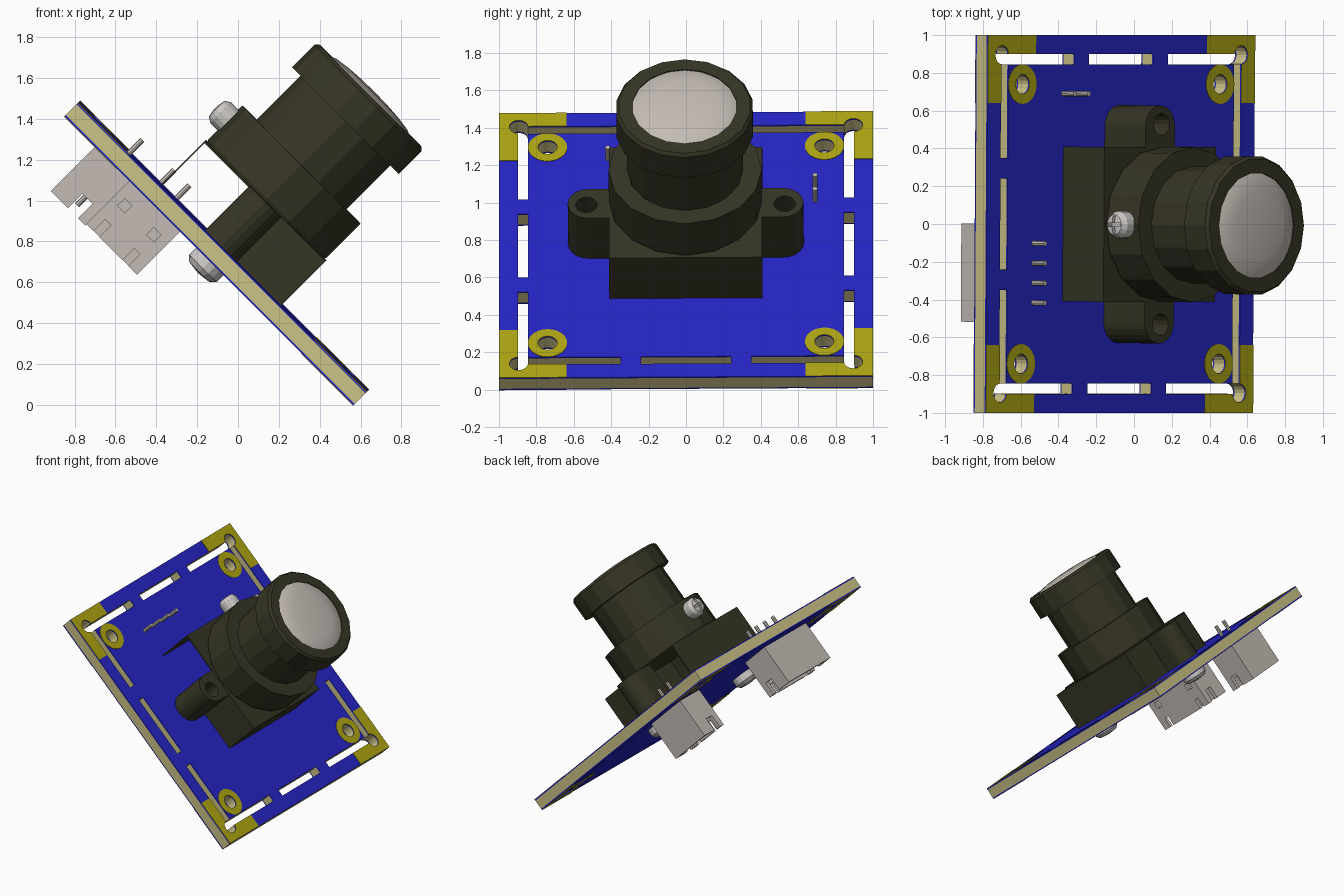
import bpy, bmesh, math
from mathutils import Matrix, Vector

if "Cube" in bpy.data.objects:
    bpy.data.objects.remove(bpy.data.objects["Cube"])

# Everything is built in board space (board top = z 0), then tilted at the end
TILT = (Matrix.Translation((-0.0725, 0, 0.775)) @ Matrix.Rotation(math.radians(45), 4, 'Y')
        @ Matrix.Rotation(0.008, 4, 'X'))


def mat(name, rgb):
    m = bpy.data.materials.new(name)
    m.diffuse_color = (*rgb, 1)
    m.use_nodes = True
    m.node_tree.nodes["Principled BSDF"].inputs["Base Color"].default_value = m.diffuse_color
    return m


BLUE = mat("board_blue", (0.018, 0.018, 0.56))
GOLD = mat("contact_gold", (0.42, 0.37, 0.006))
TAN = mat("board_edge_tan", (0.60, 0.54, 0.24))
DARK = mat("housing_dark", (0.036, 0.035, 0.018))
GREY = mat("connector_grey", (0.55, 0.50, 0.46))
STEEL = mat("screw_steel", (0.60, 0.58, 0.56))
parts = []


def finish(name, bm, material):
    bmesh.ops.recalc_face_normals(bm, faces=bm.faces)
    me = bpy.data.meshes.new(name)
    bm.to_mesh(me)
    bm.free()
    if material:
        me.materials.append(material)
    ob = bpy.data.objects.new(name, me)
    bpy.context.collection.objects.link(ob)
    if material:
        parts.append(ob)
    return ob


def add_box(bm, x0, x1, y0, y1, z0, z1):
    m = (Matrix.Translation(((x0 + x1) / 2, (y0 + y1) / 2, (z0 + z1) / 2))
         @ Matrix.Diagonal((x1 - x0, y1 - y0, z1 - z0, 1)))
    bmesh.ops.create_cube(bm, size=1, matrix=m)


def add_cyl(bm, x, y, z0, z1, r, n=16):
    bmesh.ops.create_cone(bm, cap_ends=True, segments=n, radius1=r, radius2=r, depth=z1 - z0,
                          matrix=Matrix.Translation((x, y, (z0 + z1) / 2)))


def boxes(name, material, *dims):
    bm = bmesh.new()
    for d in dims:
        add_box(bm, *d)
    return finish(name, bm, material)


def lathe(name, material, profile, n=16, m=None):
    """Spin (radius, height) points about z."""
    bm = bmesh.new()
    vs = [bm.verts.new((r, 0, z)) for r, z in profile]
    es = [bm.edges.new(p) for p in zip(vs, vs[1:])]
    bmesh.ops.spin(bm, geom=vs + es, cent=(0, 0, 0), axis=(0, 0, 1), angle=math.tau, steps=n)
    bmesh.ops.remove_doubles(bm, verts=bm.verts, dist=1e-4)
    if m:
        bm.transform(m)
    return finish(name, bm, material)


def cut(obs, cutter):
    for ob in obs:
        md = ob.modifiers.new("cut", 'BOOLEAN')
        md.operation, md.object, md.solver, md.use_self = 'DIFFERENCE', cutter, 'EXACT', True
    dg = bpy.context.evaluated_depsgraph_get()
    for ob in obs:
        new = bpy.data.meshes.new_from_object(ob.evaluated_get(dg))
        ob.modifiers.clear()
        ob.data = new
    bpy.data.objects.remove(cutter)


CORNERS = [(a, b) for a in (-1, 1) for b in (-1, 1)]

# Board core and blue skins
T = 0.09
core = boxes("board_core", TAN, (-1, 1, -1, 1, -T + 0.008, -0.008))
top = boxes("board_top_skin", BLUE, (-1, 1, -1, 1, -0.008, 0))
bottom = boxes("board_bottom_skin", BLUE, (-1, 1, -1, 1, -T, -T + 0.008))
plates = [core, top, bottom]

# Gold corner contacts and mounting rings, on both faces
for side, z in (("top", 0.0), ("bottom", -T - 0.003)):
    for i, (a, b) in enumerate(CORNERS):
        bm = bmesh.new()
        pts = [(1, 1), (0.64, 1), (0.64, 0.85), (0.85, 0.85), (0.85, 0.64), (1, 0.64)]
        f = bm.faces.new([bm.verts.new((a * x, b * y, z)) for x, y in pts])
        ext = bmesh.ops.extrude_face_region(bm, geom=[f])
        for v in ext["geom"]:
            if isinstance(v, bmesh.types.BMVert):
                v.co.z += 0.003
        plates.append(finish(f"{side}_corner_contact_{i}", bm, GOLD))
        bm = bmesh.new()
        add_cyl(bm, a * 0.74, b * 0.74, z, z + 0.003, 0.105, 24)
        plates.append(finish(f"{side}_mount_ring_{i}", bm, GOLD))

# Cutter: perimeter slots, corner holes and mounting holes
bm = bmesh.new()
for s in (-1, 1):
    for c, h in ((0, 0.24), (0.61, 0.26), (-0.61, 0.26)):
        e, w = s * 0.872, 0.027
        for dims in ((c - h, c + h, e - w, e + w), (e - w, e + w, c - h, c + h)):
            add_box(bm, *dims, -0.3, 0.2)
for a, b in CORNERS:
    add_cyl(bm, a * 0.895, b * 0.895, -0.31, 0.21, 0.05)
    add_cyl(bm, a * 0.74, b * 0.74, -0.31, 0.21, 0.052)
cut(plates, finish("board_cutter", bm, None))

# Lens holder base: thin walls, open at the sides on the upslope half
boxes("holder_base", DARK,
      (-0.43, 0.405, -0.41, 0.41, 0.297, 0.307), (-0.43, -0.422, -0.41, 0.41, 0, 0.30),
      (0.395, 0.405, -0.41, 0.41, 0, 0.30), (0.10, 0.40, -0.41, -0.40, 0, 0.30),
      (0.10, 0.40, 0.40, 0.41, 0, 0.30))

# Side lugs with screw holes
for s in (-1, 1):
    bm = bmesh.new()
    n = 10
    arc = [(-0.01 + 0.11 * math.cos(math.pi * i / n), s * (0.52 + 0.11 * math.sin(math.pi * i / n)))
           for i in range(n + 1)]
    f = bm.faces.new([bm.verts.new((x, y, 0)) for x, y in arc + [(-0.12, s * 0.38), (0.10, s * 0.38)]])
    ext = bmesh.ops.extrude_face_region(bm, geom=[f])
    for v in ext["geom"]:
        if isinstance(v, bmesh.types.BMVert):
            v.co.z = 0.305
    lug = finish("lug_" + ("right" if s > 0 else "left"), bm, DARK)
    bm = bmesh.new()
    add_cyl(bm, 0, s * 0.53, 0.02, 0.5, 0.058)
    cut([lug], finish("lug_cutter", bm, None))

# Holder collar, barrel, front ring and glass
C = Matrix.Translation((-0.013, 0, 0))
lathe("holder_collar", DARK, [(0, 0.305), (0.40, 0.305), (0.41, 0.32), (0.41, 0.555), (0, 0.555)], 16, C)
lathe("lens_barrel", DARK, [(0, 0.55), (0.31, 0.55), (0.31, 0.87), (0, 0.87)], 16, C)
lathe("front_ring", DARK, [(0.28, 0.99), (0.28, 1.033), (0.355, 1.033), (0.37, 1.015), (0.37, 0.86),
                           (0.30, 0.86)], 18, C)
glass = lathe("lens_glass", GREY, [(0.283, 1.025)] + [
    (0.283 * math.cos(a), 1.025 + 0.035 * math.sin(a)) for a in (0.5, 0.9, 1.25)] + [(0, 1.06)], 24, C)
for p in glass.data.polygons:
    p.use_smooth = True


# Cross-head screws: two under the board, one locking the collar
def screw(name, m, r, h):
    ob = lathe(name, STEEL, [(0, 0), (r, 0), (r, h * 0.6), (r * 0.75, h * 0.9), (0, h)], 16, m)
    bm = bmesh.new()
    add_box(bm, -r * 0.65, r * 0.65, -r * 0.12, r * 0.12, h * 0.6, h * 2)
    add_box(bm, -r * 0.12, r * 0.12, -r * 0.65, r * 0.65, h * 0.6, h * 2.1)
    bm.transform(m)
    cut([ob], finish("cross_cutter", bm, None))


for s in (-1, 1):
    screw(f"board_screw_{'right' if s > 0 else 'left'}",
          Matrix.Translation((0.005, s * 0.53, -T)) @ Matrix.Rotation(math.pi, 4, 'X'), 0.095, 0.085)
screw("collar_screw", Matrix.Translation((-0.415, 0, 0.455)) @ Matrix.Rotation(-math.pi / 2, 4, 'Y'), 0.072, 0.095)


# Plug sockets under the board: pins along local x, slotted wall on local -y
def socket(name, pins, m):
    half = (pins - 1) * 0.0525 + 0.103 + (0.025 if pins == 2 else 0)
    y0, y1, z0, z1 = -0.10, 0.14, -0.40, -T
    body = boxes(name, GREY, (-half, half, y0, y1, z0, z1))
    bm = bmesh.new()
    add_box(bm, -half + 0.03, half - 0.03, y0 + 0.03, y1 - 0.03, z0 - 0.1, z1 - 0.07)
    add_box(bm, -half - 0.1, half + 0.1, -0.05, 0.02, z0 - 0.11, z0 + 0.10)
    for s in (-1, 1):
        c = s * (half - 0.08)
        add_box(bm, c - 0.025, c + 0.025, y0 - 0.1, y0 + 0.05, z0 + 0.17, z0 + 0.22)
        add_box(bm, c - 0.02, c + 0.02, y0 - 0.11, y0 + 0.06, z0 - 0.12, z0 + 0.08)
    cut([body], finish("socket_cutter", bm, None))
    bm = bmesh.new()
    for i in range(pins):
        add_cyl(bm, (i - (pins - 1) / 2) * 0.105, 0, -0.36, 0.09, 0.014, 8)
    pin = finish(name + "_pins", bm, GREY)
    for ob in (body, pin):
        ob.data.transform(m)


socket("four_pin_socket", 4, Matrix.Translation((-0.65, -0.26, 0)) @ Matrix.Rotation(math.pi / 2, 4, 'Z'))
socket("two_pin_socket", 2, Matrix.Translation((-0.382, 0.69, 0)))

# Tilt the whole camera module
for ob in parts:
    ob.data.transform(TILT)
    ob.data.update()
